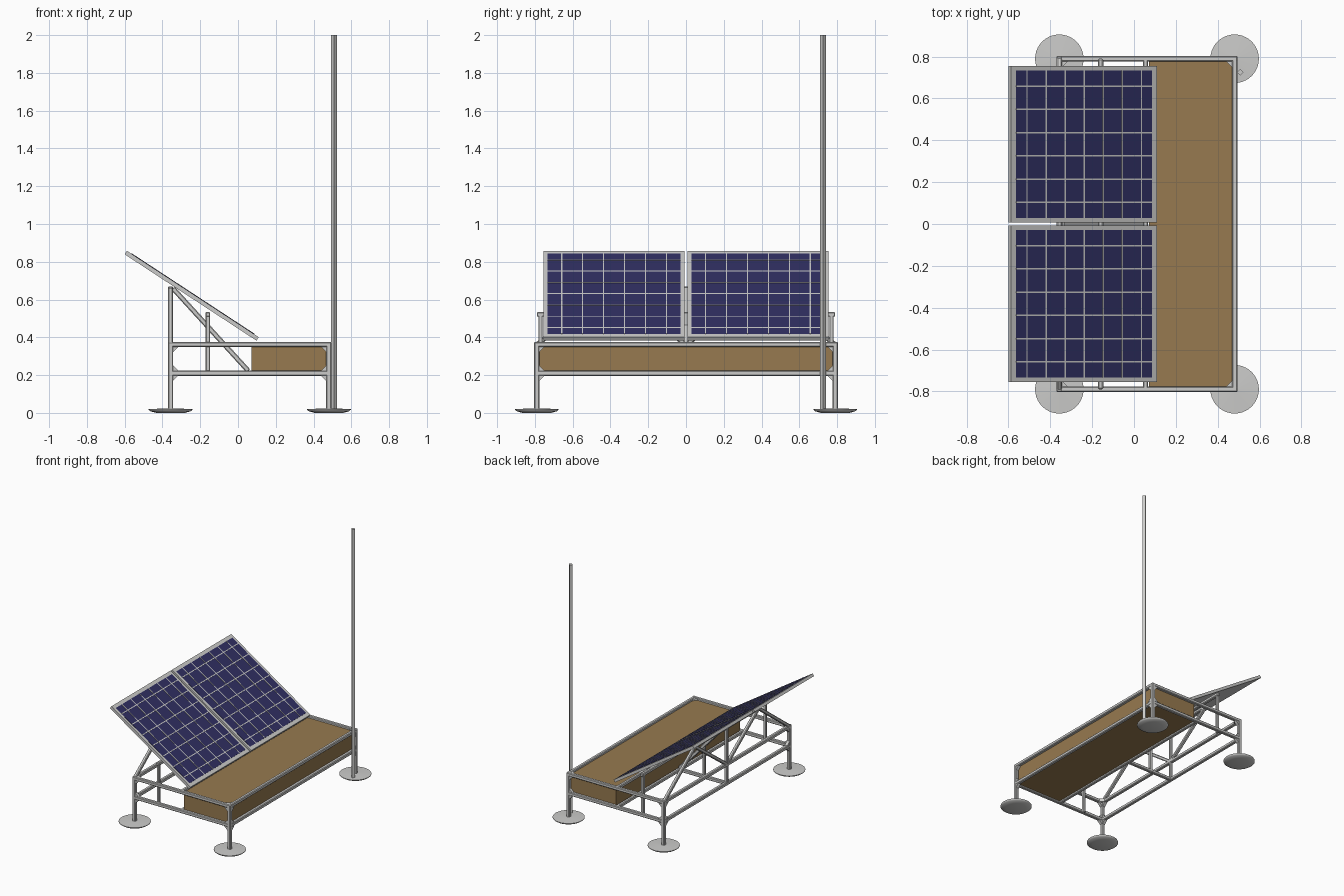
import bpy, bmesh, math
from mathutils import Vector, Matrix

if "Cube" in bpy.data.objects:
    bpy.data.objects.remove(bpy.data.objects["Cube"])


def material(name, rgb):
    m = bpy.data.materials.new(name)
    m.diffuse_color = (*rgb, 1)
    m.use_nodes = True
    m.node_tree.nodes["Principled BSDF"].inputs["Base Color"].default_value = m.diffuse_color
    return m


METAL = material("light grey metal", (0.60, 0.60, 0.59))
WOOD = material("brown box", (0.31, 0.195, 0.08))
NAVY = material("navy cells", (0.030, 0.029, 0.125))


def make(name, bm, mat, matrix=None):
    bmesh.ops.recalc_face_normals(bm, faces=bm.faces)
    me = bpy.data.meshes.new(name)
    bm.to_mesh(me)
    bm.free()
    me.materials.append(mat)
    ob = bpy.data.objects.new(name, me)
    bpy.context.collection.objects.link(ob)
    if matrix:
        ob.matrix_world = matrix
    return ob


def add_box(bm, centre, size, rot=None):
    m = Matrix.Translation(centre) @ (rot or Matrix()) @ Matrix.Diagonal((*size, 1))
    bmesh.ops.create_cube(bm, size=1, matrix=m)


def bars(name, segments, width=0.028, bevel=0.005):
    """Square tubes between pairs of points, joined in one object."""
    bm = bmesh.new()
    for a, b in segments:
        a, b = Vector(a), Vector(b)
        d = b - a
        z = d.normalized()
        side = Vector((1, 0, 0)) if abs(z.x) < 0.5 else Vector((0, 1, 0))
        y = z.cross(side).normalized()
        x = y.cross(z)
        rot = Matrix((x, y, z)).transposed().to_4x4()
        add_box(bm, (a + b) / 2, (width, width, d.length), rot)
    ob = make(name, bm, METAL)
    mod = ob.modifiers.new("edge", 'BEVEL')
    mod.width, mod.segments = bevel, 1
    return ob


XB, XF, Y = -0.357, 0.481, 0.79      # leg positions
ZL, ZT = 0.21, 0.362                 # lower and upper rail heights
H = 0.014

# round foot plates, slightly dished
profile = [(0.0, 0.0), (0.075, 0.0), (0.105, 0.008), (0.116, 0.016),
           (0.116, 0.020), (0.0, 0.025)]
for n, (x, y) in enumerate([(XB, -Y), (XB, Y), (XF, -Y), (XF, Y)]):
    bm = bmesh.new()
    vs = [bm.verts.new((r, 0, z)) for r, z in profile]
    es = [bm.edges.new(p) for p in zip(vs, vs[1:])]
    bmesh.ops.spin(bm, geom=vs + es, cent=(0, 0, 0), axis=(0, 0, 1),
                   angle=2 * math.pi, steps=40)
    bmesh.ops.remove_doubles(bm, verts=bm.verts, dist=1e-5)
    foot = make(f"foot_plate_{n + 1}", bm, METAL, Matrix.Translation((x, y, 0)))
    for p in foot.data.polygons:
        p.use_smooth = p.normal.z < 0.9

# legs
bars("legs", [((x, y, 0.015), (x, y, ZT + H)) for x in (XB, XF) for y in (-Y, Y)], 0.028)

# upper and lower rail rings
for name, z in (("lower_rails", ZL), ("upper_rails", ZT)):
    segs = [((x, -Y - H, z), (x, Y + H, z)) for x in (XB, XF)]
    segs += [((XB - H, y, z), (XF + H, y, z)) for y in (-Y, Y)]
    bars(name, segs, 0.027)

# small corner gussets inside the frame openings
bm = bmesh.new()


def gusset(corner, d1, d2, thick):
    c, d1, d2, t = Vector(corner), Vector(d1), Vector(d2), Vector(thick)
    a = [bm.verts.new(c + s * t + o) for s in (-1, 1) for o in (Vector(), d1, d2)]
    for f in ((0, 1, 2), (3, 4, 5), (0, 1, 4, 3), (1, 2, 5, 4), (2, 0, 3, 5)):
        bm.faces.new([a[i] for i in f])


G = 0.03
for x, sx in ((XB, 1), (XF, -1)):
    for y, sy in ((-Y, 1), (Y, -1)):
        for z, sz in ((ZT, -1), (ZL, 1), (ZL, -1)):
            zz = z + sz * 0.012
            gusset((x + sx * .012, y, zz), (sx * G, 0, 0), (0, 0, sz * G), (0, .012, 0))
            gusset((x, y + sy * .012, zz), (0, sy * G, 0), (0, 0, sz * G), (.012, 0, 0))
        gusset((x + sx * .012, y + sy * .012, ZT), (sx * G, 0, 0), (0, sy * G, 0), (0, 0, .012))
make("corner_gussets", bm, METAL)

# cross bars under the panel front edge, and centre floor bar
bars("cross_bars", [((0.055, -Y, ZL), (0.055, Y, ZL)),
                    ((0.055, -Y, ZT), (0.055, Y, ZT)),
                    ((XB, 0, ZL), (0.055, 0, ZL))], 0.026)

# middle panel support: end and centre posts with a long rail
bars("middle_posts", [((-0.16, y, 0.195), (-0.16, y, 0.52)) for y in (-0.77, 0, 0.77)], 0.022, 0.003)
bars("middle_rail", [((-0.16, -0.79, 0.522), (-0.16, 0.79, 0.522))], 0.026)

# rear truss: centre post, zigzag braces, top rail
P = 0.4
zig = [(XB, -Y, ZT), (XB, -P, 0.655), (XB, 0, ZT), (XB, P, 0.655), (XB, Y, ZT)]
bars("rear_truss", list(zip(zig, zig[1:])) +
     [((XB, 0, ZL), (XB, 0, 0.67)), ((XB, -P, 0.655), (XB, P, 0.655))], 0.025)

# sloping centre brace
bars("centre_brace", [((-0.345, 0, 0.66), (0.055, 0, 0.222))], 0.026)

# storage box
bm = bmesh.new()
add_box(bm, (0.271, 0, 0.284), (0.400, 1.562, 0.150))
make("storage_box", bm, WOOD)

# tall mast, square section turned on its corner
bm = bmesh.new()
add_box(bm, (0.508, 0.725, 1.01), (0.0225, 0.0225, 1.98), Matrix.Rotation(math.pi / 4, 4, 'Z'))
make("mast", bm, METAL)

# two tilted solar panels
tilt = Matrix.Rotation(math.atan2(0.465, 0.71), 4, 'Y')
L, W, T = 0.834, 0.747, 0.022
CL, CW = 0.777, 0.705
for side, yc in (("left", -0.381), ("right", 0.381)):
    M = Matrix.Translation((-0.245, yc, 0.62)) @ tilt
    bm = bmesh.new()
    add_box(bm, (0, 0, 0), (L, W, T))
    make(f"{side}_panel_frame", bm, METAL, M)
    bm = bmesh.new()
    add_box(bm, (0, 0, T / 2), (CL, CW, 0.003))
    make(f"{side}_panel_cells", bm, NAVY, M)
    # grid lines between the cells
    bm = bmesh.new()
    for i in range(7):
        add_box(bm, ((i - 3) * 0.109, 0, T / 2), (0.007, CW, 0.006))
    for j in range(6):
        add_box(bm, (0, (j - 2.5) * 0.111, T / 2), (CL, 0.007, 0.0064))
    make(f"{side}_panel_grid_lines", bm, METAL, M)
